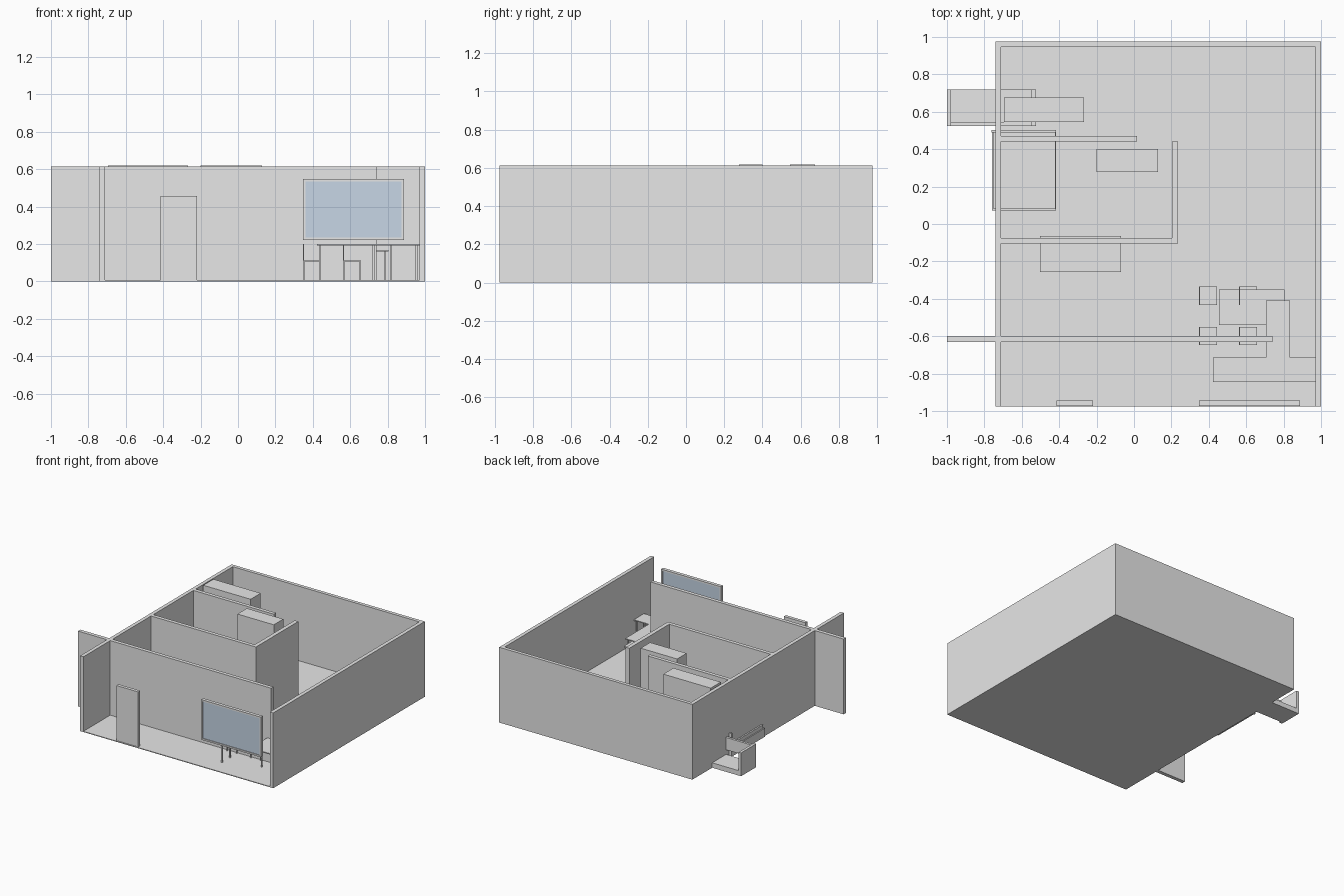
import bpy
import bmesh

if "Cube" in bpy.data.objects:
    bpy.data.objects.remove(bpy.data.objects["Cube"])


def material(name, rgb):
    m = bpy.data.materials.new(name)
    m.diffuse_color = (*rgb, 1)
    m.use_nodes = True
    m.node_tree.nodes["Principled BSDF"].inputs["Base Color"].default_value = m.diffuse_color
    return m


GREY = material("light_grey", (0.8, 0.8, 0.8))
GLASS = material("pale_blue_glass", (0.57, 0.67, 0.79))


def boxes(name, parts, mat=GREY):
    """One object made of boxes given as (x0, x1, y0, y1, z0, z1)."""
    bm = bmesh.new()
    for x0, x1, y0, y1, z0, z1 in parts:
        verts = bmesh.ops.create_cube(bm, size=1)["verts"]
        for v in verts:
            v.co.x = x1 if v.co.x > 0 else x0
            v.co.y = y1 if v.co.y > 0 else y0
            v.co.z = z1 if v.co.z > 0 else z0
    me = bpy.data.meshes.new(name)
    bm.to_mesh(me)
    bm.free()
    me.materials.append(mat)
    ob = bpy.data.objects.new(name, me)
    bpy.context.collection.objects.link(ob)
    return ob


def prism(name, pts, z0, z1):
    """Flat outline extruded upwards."""
    bm = bmesh.new()
    face = bm.faces.new([bm.verts.new((x, y, z0)) for x, y in pts])
    ext = bmesh.ops.extrude_face_region(bm, geom=[face])
    for v in ext["geom"]:
        if isinstance(v, bmesh.types.BMVert):
            v.co.z = z1
    bmesh.ops.recalc_face_normals(bm, faces=bm.faces)
    me = bpy.data.meshes.new(name)
    bm.to_mesh(me)
    bm.free()
    me.materials.append(GREY)
    bpy.context.collection.objects.link(bpy.data.objects.new(name, me))


def legs(points, top, w=0.01):
    h = w / 2
    return [(x - h, x + h, y - h, y + h, 0.005, top) for x, y in points]


def frame(x0, x1, y0, y1, z0, z1, t, sill=True):
    parts = [(x0, x0 + t, y0, y1, z0, z1), (x1 - t, x1, y0, y1, z0, z1),
             (x0 + t, x1 - t, y0, y1, z1 - t, z1)]
    if sill:
        parts.append((x0 + t, x1 - t, y0, y1, z0, z0 + t))
    return parts


H = 0.613
# Shell, open at the front
boxes("floor", [(-0.74, 1, -0.975, 0.975, 0, 0.006)])
boxes("left_wall", [(-0.74, -0.71, -0.975, 0.975, 0, H)])
boxes("right_wall", [(0.97, 1, -0.975, 0.975, 0, H)])
boxes("back_wall", [(-0.71, 0.97, 0.947, 0.975, 0, H)])

# Inner walls
boxes("front_partition", [(-1, 0.74, -0.63, -0.6, 0, H)])
boxes("middle_partition", [(-0.71, 0.235, -0.105, -0.075, 0, H)])
boxes("side_partition", [(0.203, 0.235, -0.075, 0.44, 0, H)])
boxes("rear_partition", [(-0.71, 0.015, 0.44, 0.47, 0, H)])

# Door and window standing in the open front
boxes("door_frame", frame(-0.415, -0.22, -0.972, -0.945, 0.005, 0.457, 0.013, False))
boxes("door_panel", [(-0.402, -0.233, -0.967, -0.95, 0.005, 0.444)])
boxes("window_frame", frame(0.348, 0.887, -0.972, -0.945, 0.22, 0.547, 0.013))
boxes("window_glass", [(0.361, 0.874, -0.966, -0.951, 0.233, 0.534)], GLASS)

# Tall cupboards
boxes("rear_cupboard", [(-0.695, -0.268, 0.545, 0.675, 0.005, 0.619)])
boxes("inner_cupboard", [(-0.2, 0.128, 0.278, 0.4, 0.005, 0.619)])

# Sofa reaching through the left wall
boxes("sofa_seat", [(-0.98, -0.55, 0.54, 0.72, 0, 0.04)])
boxes("sofa_arms", [(-1, -0.978, 0.525, 0.72, 0, 0.19),
                    (-0.55, -0.525, 0.525, 0.72, 0, 0.19)])
boxes("sofa_back", [(-0.978, -0.55, 0.525, 0.545, 0.08, 0.18)])

# Bed
boxes("bed_base", [(-0.76, -0.418, 0.072, 0.49, 0.01, 0.08)])
boxes("mattress", [(-0.752, -0.42, 0.08, 0.49, 0.08, 0.11)])
boxes("headboard", [(-0.762, -0.418, 0.49, 0.503, 0.005, 0.2)])

# Low sideboard
boxes("sideboard_top", [(-0.503, -0.07, -0.257, -0.065, 0.19, 0.2)])
boxes("sideboard_sides", [(-0.503, -0.492, -0.25, -0.065, 0.005, 0.19),
                          (-0.081, -0.07, -0.25, -0.065, 0.005, 0.19)])
boxes("sideboard_back", [(-0.503, -0.07, -0.073, -0.063, 0.005, 0.2)])

# Corner counter on legs
prism("counter_top", [(0.423, -0.845), (0.97, -0.845), (0.97, -0.715), (0.835, -0.715),
                      (0.835, -0.41), (0.705, -0.41), (0.705, -0.715), (0.423, -0.715)],
      0.192, 0.2)
boxes("counter_legs", legs([(0.438, -0.83), (0.438, -0.73), (0.955, -0.83),
                            (0.955, -0.73), (0.725, -0.73), (0.725, -0.425),
                            (0.818, -0.425)], 0.192))

# Table
boxes("table_top", [(0.455, 0.805, -0.54, -0.35, 0.16, 0.168)])
boxes("table_legs", legs([(x, y) for x in (0.475, 0.785) for y in (-0.52, -0.37)], 0.16))

# Four chairs facing right
for i, x in enumerate((0.348, 0.562)):
    for j, y in enumerate((-0.647, -0.432)):
        tag = f"{'left' if i == 0 else 'right'}_{'front' if j == 0 else 'rear'}"
        x1, y1 = x + 0.095, y + 0.097
        boxes(f"chair_seat_{tag}", [(x, x1, y, y1, 0.105, 0.112)])
        boxes(f"chair_back_{tag}", [(x, x + 0.005, y, y1, 0.112, 0.2)])
        boxes(f"chair_legs_{tag}", legs([(a, b) for a in (x + 0.004, x1 - 0.004)
                                         for b in (y + 0.004, y1 - 0.004)], 0.105, 0.007))
